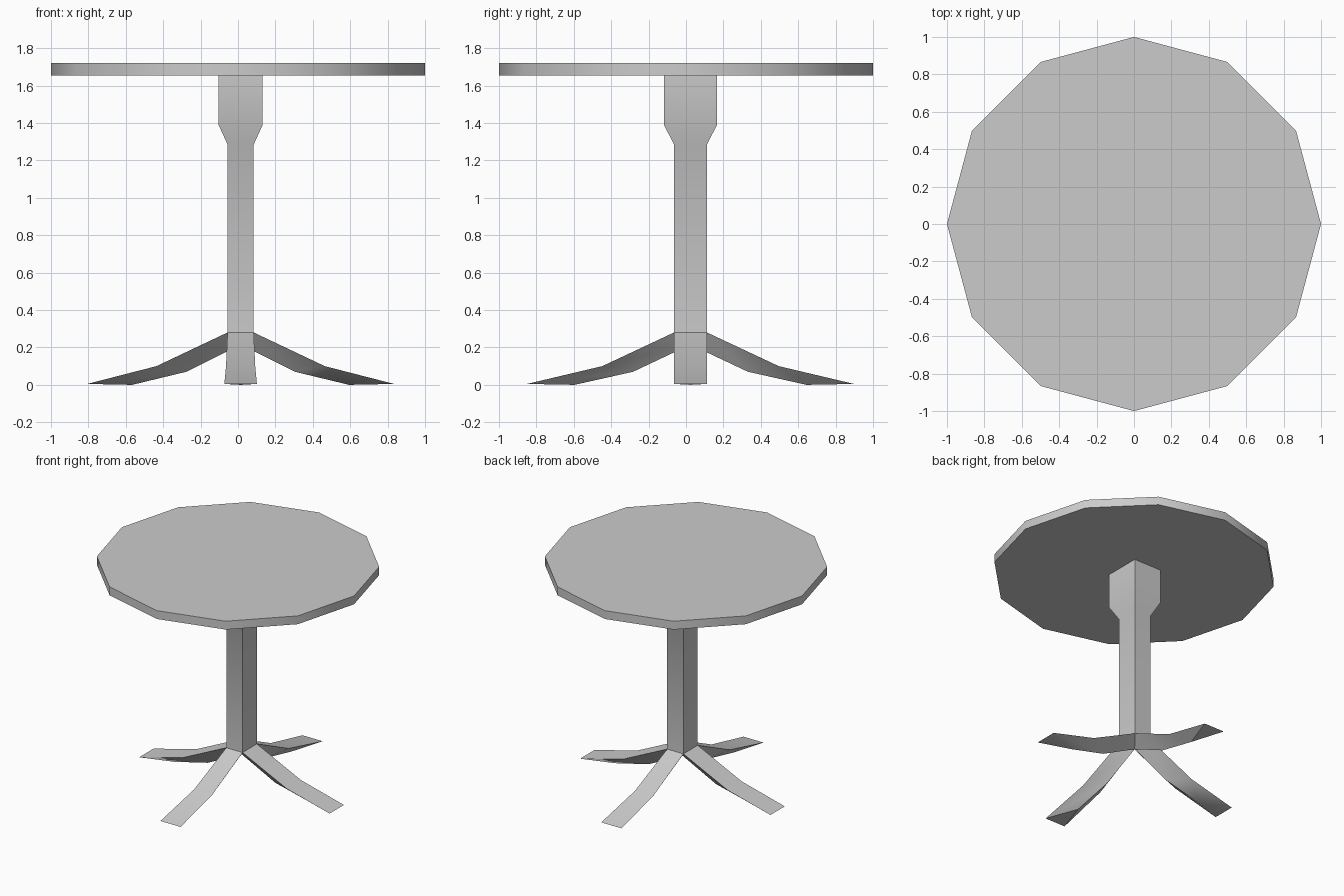
import bpy, bmesh, math
from mathutils import Vector

old = bpy.data.objects.get("Cube")
if old:
    bpy.data.objects.remove(old, do_unlink=True)

grey = bpy.data.materials.new("light grey")
grey.use_nodes = True
tone = (0.6, 0.6, 0.6, 1)
grey.diffuse_color = tone
grey.node_tree.nodes["Principled BSDF"].inputs["Base Color"].default_value = tone

CX, CY = 0.014, 0.024        # pedestal axis
HALF_X, HALF_Y = 0.07, 0.088  # post half sizes
JOIN_Z, RIDGE_Z = 0.28, 0.215


def finish(name, bm):
    """Turn a bmesh into a smooth-shaded grey object with sharp corners."""
    bmesh.ops.recalc_face_normals(bm, faces=bm.faces)
    mesh = bpy.data.meshes.new(name)
    bm.to_mesh(mesh)
    bm.free()
    mesh.materials.append(grey)
    obj = bpy.data.objects.new(name, mesh)
    bpy.context.collection.objects.link(obj)
    bpy.ops.object.select_all(action='DESELECT')
    obj.select_set(True)
    bpy.context.view_layer.objects.active = obj
    bpy.ops.object.shade_smooth_by_angle(angle=math.radians(40))
    return obj


def loft(bm, rings):
    """Bridge successive rings of points."""
    loops = [[bm.verts.new(p) for p in ring] for ring in rings]
    for a, b in zip(loops, loops[1:]):
        n = len(a)
        for i in range(n):
            bm.faces.new((a[i], a[(i + 1) % n], b[(i + 1) % n], b[i]))
    return loops


# Twelve-sided tabletop
bm = bmesh.new()
bmesh.ops.create_cone(bm, cap_ends=True, segments=12, radius1=1, radius2=1, depth=0.065)
bmesh.ops.translate(bm, verts=bm.verts, vec=(0, 0, 1.6875))
finish("tabletop", bm)

# Square post that flares into a head under the top
bm = bmesh.new()
sections = [(HALF_X, HALF_Y, JOIN_Z), (HALF_X, HALF_Y, 1.285),
            (0.118, 0.142, 1.39), (0.118, 0.142, 1.655)]
loops = loft(bm, [[(CX + sx * hx, CY + sy * hy, z)
                   for sx, sy in ((-1, -1), (1, -1), (1, 1), (-1, 1))]
                  for hx, hy, z in sections])
bm.faces.new(loops[-1])
finish("post", bm)


def leg(name, direction, top, ridge, widths):
    """Bent leg with a flat top and a V-shaped underside."""
    out = Vector((*direction, 0))
    side = Vector((-out.y, out.x, 0))
    base = Vector((CX, CY, 0))
    bm = bmesh.new()
    rings = []
    for (d, z), (rd, rz), w in zip(top, ridge, widths):
        edge = base + out * d + Vector((0, 0, z))
        low = base + out * rd + Vector((0, 0, rz))
        rings.append([edge + side * w, edge - side * w, low])
    loops = loft(bm, rings)
    bm.faces.new(loops[-1])   # sole of the foot
    finish(name, bm)


# Four legs: one shape for each axis, repeated on both sides
for sign, across, along in ((1, "left", "back"), (-1, "right", "front")):
    leg(across + "_leg", (sign, 0),
        [(HALF_X, JOIN_Z), (0.45, 0.1), (0.82, 0.005)],
        [(0, RIDGE_Z), (0.29, 0.07), (0.58, 0)], [HALF_Y] * 3)
    leg(along + "_leg", (0, sign),
        [(HALF_Y, JOIN_Z), (0.472, 0.1), (0.874, 0.005)],
        [(0, RIDGE_Z), (0.307, 0.07), (0.62, 0)], [HALF_X, 0.078, 0.087])
